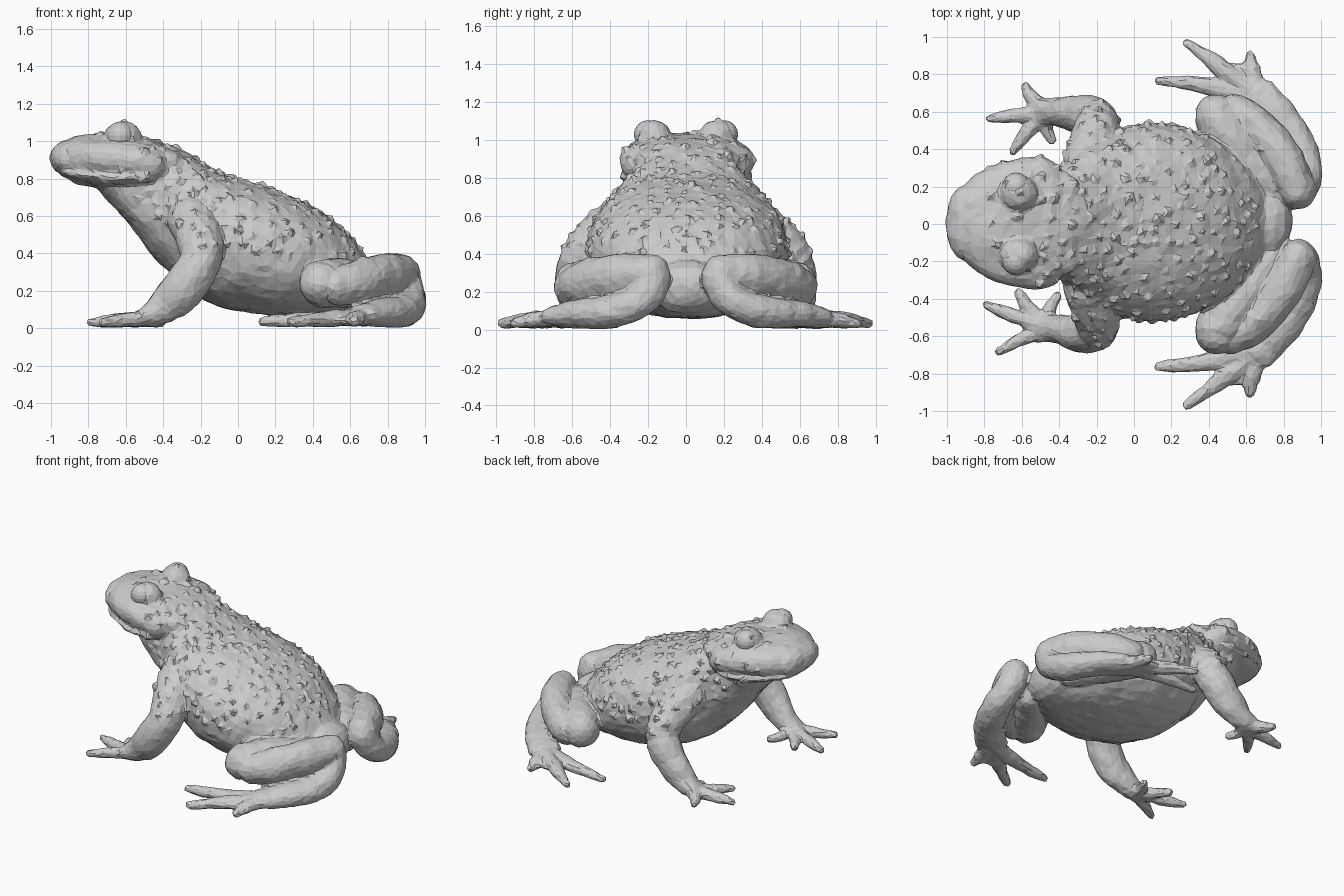
import bpy, bmesh, math, random
from mathutils import Vector, Matrix
from mathutils.bvhtree import BVHTree

if "Cube" in bpy.data.objects:
    bpy.data.objects.remove(bpy.data.objects["Cube"])

random.seed(7)
skin = bmesh.new()


def catmull(pts, steps):
    out = []
    for i in range(len(pts) - 1):
        p = [pts[max(i - 1, 0)], pts[i], pts[i + 1], pts[min(i + 2, len(pts) - 1)]]
        for s in range(steps):
            t = s / steps
            out.append([0.5 * (2 * b + (c - a) * t + (2 * a - 5 * b + 4 * c - d) * t * t
                               + (3 * b - a - 3 * c + d) * t ** 3) for a, b, c, d in zip(*p)])
    out.append(list(pts[-1]))
    return out


def loft(bm, pts, axis=None, n=20, steps=4, power=2.0):
    """Closed tube through (x, y, z, half width, half height) with rounded ends."""
    pts = catmull(pts, steps)
    bend = lambda v: math.copysign(abs(v) ** (2 / power), v)
    shape = [(bend(math.cos(j * math.tau / n)), bend(math.sin(j * math.tau / n))) for j in range(n)]
    rings = []
    for i, p in enumerate(pts):
        a, b = pts[max(i - 1, 0)], pts[min(i + 1, len(pts) - 1)]
        t = Vector(axis) if axis else (Vector(b[:3]) - Vector(a[:3])).normalized()
        s = t.cross(Vector((0, 0, 1))).normalized()
        u = s.cross(t)
        caps = [(0, 1)]
        if i in (0, len(pts) - 1):
            sign, r = (-1 if i == 0 else 1), min(p[3], p[4])
            caps = [(sign * r * math.sin(q), math.cos(q)) for q in (0, .4, .8, 1.15, 1.45)]
            if i == 0:
                caps.reverse()
        for off, k in caps:
            rings.append([bm.verts.new(Vector(p[:3]) + t * off + s * (p[3] * k * cx) + u * (p[4] * k * cy))
                          for cx, cy in shape])
    for r0, r1 in zip(rings, rings[1:]):
        for j in range(n):
            k = (j + 1) % n
            bm.faces.new((r0[j], r0[k], r1[k], r1[j]))
    bm.faces.new(rings[0][::-1])
    bm.faces.new(rings[-1])


def blob(bm, c, r):
    m = Matrix.Translation(c) @ Matrix.Diagonal((*r, 1))
    bmesh.ops.create_icosphere(bm, subdivisions=3, radius=1, matrix=m)


def make(name, bm):
    me = bpy.data.meshes.new(name)
    bm.to_mesh(me)
    ob = bpy.data.objects.new(name, me)
    bpy.context.collection.objects.link(ob)
    return ob


# torso and throat: x, centre z, half width, half height
torso = [(-.85, .82, .15, .05), (-.75, .84, .2, .1), (-.65, .815, .25, .185), (-.55, .76, .27, .245),
         (-.45, .69, .28, .31), (-.35, .63, .33, .345), (-.25, .555, .41, .365), (-.1, .475, .49, .36),
         (.05, .435, .525, .35), (.2, .4, .52, .335), (.35, .365, .48, .308), (.5, .32, .4, .262),
         (.62, .265, .29, .2), (.7, .225, .2, .145)]
loft(skin, [(x, .01, z, w, h) for x, z, w, h in torso], (1, 0, 0), 32, power=2.2)

# upper head and lower jaw, leaving a lip crease between them
head = [(-.905, .91, .2, .1), (-.86, .91, .25, .117), (-.78, .908, .295, .126), (-.68, .905, .33, .13),
        (-.58, .895, .35, .13), (-.5, .885, .355, .128), (-.43, .875, .33, .122), (-.37, .87, .26, .1)]
jaw = [(-.92, .835, .19, .03), (-.85, .825, .245, .045), (-.7, .806, .318, .054),
       (-.55, .806, .347, .056), (-.45, .81, .31, .05)]
loft(skin, [(x, .005, z, w, h) for x, z, w, h in head], (1, 0, 0), 32, power=2.35)
loft(skin, [(x, .005, z, w, h) for x, z, w, h in jaw], (1, 0, 0), 32, power=2.1)

# brow lids and neck glands
for s in (1, -1):
    blob(skin, (-.615, s * .165, 1.015), (.105, .095, .09))
    blob(skin, (-.39, s * .18, .885), (.11, .09, .075))

# front legs, with finger tips differing from side to side
finger_tips = {1: [(-.58, .735), (-.77, .565), (-.645, .39), (-.44, .45)],
               -1: [(-.72, .68), (-.79, .43), (-.615, .37), (-.41, .385)]}
for s, tips in finger_tips.items():
    py = .595 if s > 0 else .555
    loft(skin, [(-.25, s * .33, .58, .13, .13), (-.21, s * .46, .49, .125, .12),
                (-.2, s * .56, .36, .115, .115), (-.295, s * .585, .21, .1, .115),
                (-.41, s * (py + .005), .105, .077, .087), (-.52, s * py, .05, .077, .042)])
    for tx, ty in tips:
        mx, my = (tx - .5) / 2, (ty + py) / 2
        loft(skin, [(-.44, s * py, .055, .045, .045), (mx, s * my, .042, .038, .037),
                    (tx, s * ty, .032, .025, .025)], n=10)

# hind legs: thigh, shank folded against it, long foot and toes
toe_tips = [(.135, .765), (.285, .965), (.62, .9), (.4, .73)]
for s in (1, -1):
    loft(skin, [(.72, s * .2, .22, .1, .12), (.56, s * .41, .24, .13, .13),
                (.455, s * .55, .24, .125, .13), (.44, s * .585, .24, .11, .118)])
    loft(skin, [(.53, s * .61, .22, .085, .1), (.64, s * .54, .245, .1, .115),
                (.78, s * .37, .28, .11, .12), (.875, s * .185, .29, .1, .108)])
    loft(skin, [(.88, s * .17, .27, .095, .095), (.91, s * .23, .165, .09, .09),
                (.895, s * .37, .1, .098, .088), (.79, s * .55, .085, .1, .077),
                (.66, s * .68, .07, .11, .058)])
    for tx, ty in toe_tips:
        loft(skin, [(.69, s * .66, .065, .06, .05), ((tx + .64) / 2, s * (ty + .71) / 2, .05, .048, .042),
                    (tx, s * ty, .034, .027, .027)], n=10)
    # webbing between toes
    loft(skin, [(.63, s * .74, .05, .12, .035), (.5, s * .78, .04, .09, .025)])

bmesh.ops.recalc_face_normals(skin, faces=skin.faces)
tree = BVHTree.FromBMesh(skin)

# low angular warts over the back, flanks and head, fused into the skin
placed = []
for i in range(900):
    x = random.uniform(-.5, .68) if i > 25 else random.uniform(-.8, -.5)
    a = math.radians(random.uniform(-5, 185))
    c = Vector((x, 0, .42 - .6 * min(0, x + .1)))
    d = Vector((0, math.cos(a), math.sin(a)))
    hit, nor, _, _ = tree.ray_cast(c + d * 2, -d)
    if hit is None or hit.z < .25 or any((hit - p).length < .058 for p in placed):
        continue
    placed.append(hit)
    r = random.uniform(.014, .032)
    m = (Matrix.Translation(hit) @ nor.to_track_quat('Z', 'Y').to_matrix().to_4x4()
         @ Matrix.Rotation(random.uniform(-.5, .5), 4, 'X') @ Matrix.Rotation(random.uniform(0, 6), 4, 'Z'))
    bmesh.ops.create_cone(skin, cap_ends=True, segments=4, radius1=r * 1.5, radius2=r * .5,
                          depth=r * 1.5, matrix=m)

# fuse, soften, roughen and facet the skin
body = make("toad_skin", skin)
remesh = body.modifiers.new("fuse", 'REMESH')
remesh.mode, remesh.voxel_size = 'VOXEL', .012
smooth = body.modifiers.new("soften", 'SMOOTH')
smooth.factor, smooth.iterations = .5, 2
lumps = bpy.data.textures.new("lumps", 'CLOUDS')
lumps.noise_scale = .11
rough = body.modifiers.new("lumpy", 'DISPLACE')
rough.texture, rough.strength, rough.mid_level = lumps, .02, .5
facets = body.modifiers.new("facets", 'DECIMATE')
facets.ratio = .08

# eyeballs
for s, side in ((1, "left"), (-1, "right")):
    eye = bmesh.new()
    bmesh.ops.create_uvsphere(eye, u_segments=16, v_segments=10, radius=.075,
                              matrix=Matrix.Translation((-.63, s * .2, 1.03)))
    make("eye_" + side, eye)
